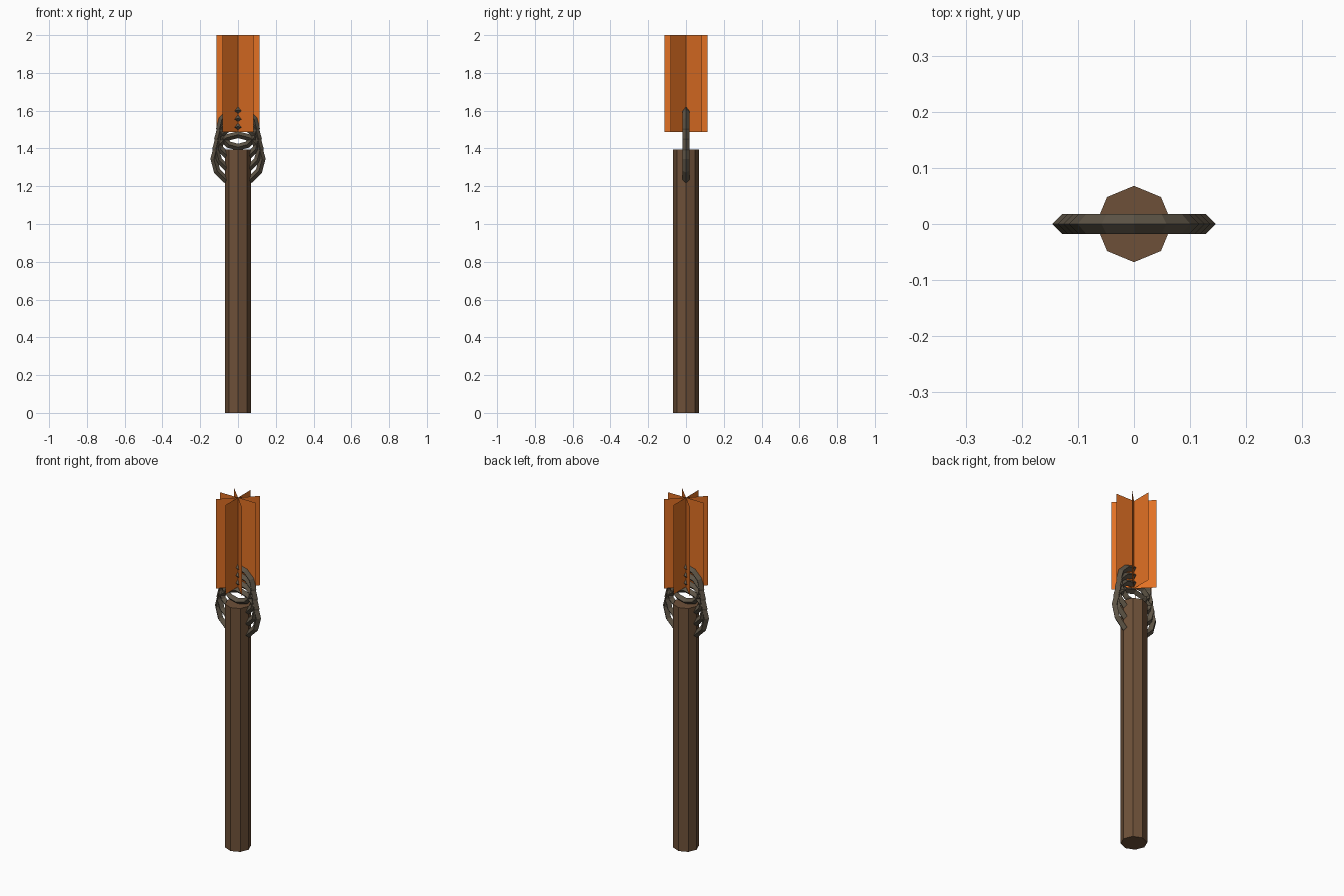
import bpy, math

if "Cube" in bpy.data.objects:
    bpy.data.objects.remove(bpy.data.objects["Cube"])


def material(name, rgb):
    """Flat material from 0-255 sRGB values."""
    lin = [((c / 255 + 0.055) / 1.055) ** 2.4 for c in rgb]
    m = bpy.data.materials.new(name)
    m.diffuse_color = (*lin, 1)
    m.use_nodes = True
    m.node_tree.nodes["Principled BSDF"].inputs["Base Color"].default_value = m.diffuse_color
    return m


wood = material("brown wood", (109, 80, 56))
iron = material("dark iron", (92, 83, 69))
fire = material("orange flame", (226, 113, 36))

# Octagonal handle, corners on the axes
bpy.ops.mesh.primitive_cylinder_add(vertices=8, radius=0.068, depth=1.395,
                                    location=(0, 0, 0.6975))
handle = bpy.context.object
handle.name = "handle"
handle.data.materials.append(wood)

# Four upright diamond-section rings, shrinking as they climb
TUBE = 0.018
for i in range(4):
    outer = 0.146 - 0.010 * i
    bpy.ops.mesh.primitive_torus_add(
        major_segments=12, minor_segments=4,
        major_radius=outer - TUBE, minor_radius=TUBE,
        location=(0, 0, 1.345 + 0.0533 * i), rotation=(math.pi / 2, 0, 0))
    ring = bpy.context.object
    ring.name = f"iron_ring_{i + 1}"
    ring.data.materials.append(iron)

# Flame: four thin sheets crossing on the centre line
R, Z0, Z1 = 0.115, 1.488, 2.0
verts, faces = [], []
for i in range(4):
    a = i * math.pi / 4
    x, y = R * math.cos(a), R * math.sin(a)
    verts += [(-x, -y, Z0), (x, y, Z0), (x, y, Z1), (-x, -y, Z1)]
    faces.append(tuple(range(4 * i, 4 * i + 4)))
mesh = bpy.data.meshes.new("flame")
mesh.from_pydata(verts, [], faces)
mesh.materials.append(fire)
bpy.context.collection.objects.link(bpy.data.objects.new("flame", mesh))
